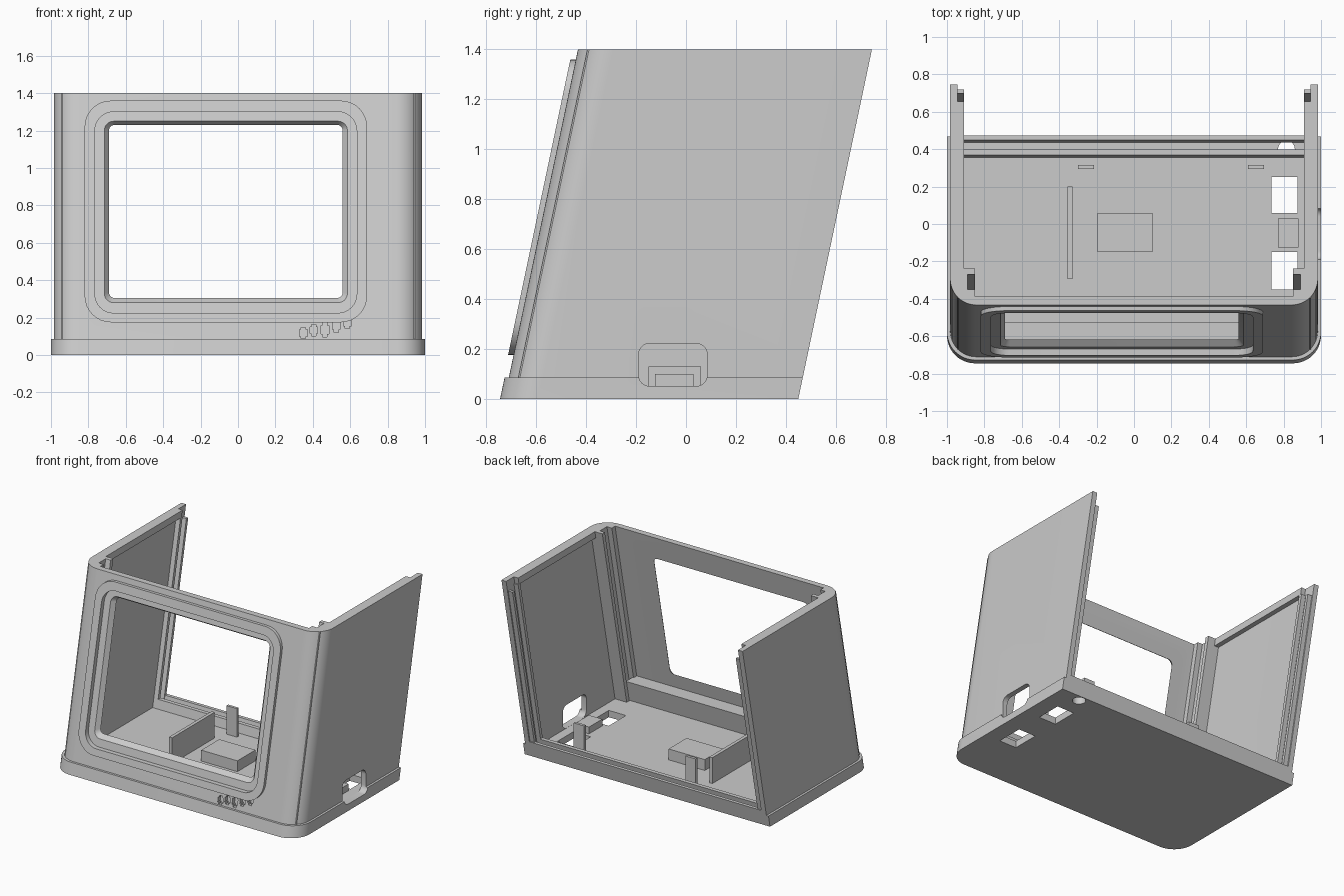
import bpy, bmesh, math

if "Cube" in bpy.data.objects:
    bpy.data.objects.remove(bpy.data.objects["Cube"])

SHEAR = 0.2107          # backward lean of the whole case
BACK = 0.45             # rear edge at floor level
WALL_FRONT = -0.728

grey = bpy.data.materials.new("case grey")
grey.diffuse_color = (0.6, 0.6, 0.6, 1)
grey.use_nodes = True
grey.node_tree.nodes["Principled BSDF"].inputs["Base Color"].default_value = grey.diffuse_color


def finish(name, bm, lean=True):
    if lean:
        for v in bm.verts:
            v.co.y += SHEAR * v.co.z
    bmesh.ops.recalc_face_normals(bm, faces=bm.faces)
    me = bpy.data.meshes.new(name)
    bm.to_mesh(me)
    bm.free()
    me.materials.append(grey)
    ob = bpy.data.objects.new(name, me)
    bpy.context.collection.objects.link(ob)
    return ob


def prism(name, pts, a, b, axis="z", lean=True):
    """Extrude a 2D outline from a to b along an axis."""
    place = {"z": lambda p, t: (p[0], p[1], t),
             "x": lambda p, t: (t, p[0], p[1]),
             "y": lambda p, t: (p[0], t, p[1])}[axis]
    bm = bmesh.new()
    lo = [bm.verts.new(place(p, a)) for p in pts]
    hi = [bm.verts.new(place(p, b)) for p in pts]
    bm.faces.new(lo)
    bm.faces.new(hi)
    n = len(pts)
    for i in range(n):
        j = (i + 1) % n
        bm.faces.new((lo[i], lo[j], hi[j], hi[i]))
    return finish(name, bm, lean)


def box(name, x0, x1, y0, y1, z0, z1, lean=True):
    return prism(name, [(x0, y0), (x1, y0), (x1, y1), (x0, y1)], z0, z1, "z", lean)


def rounded(x0, x1, y0, y1, r, n=8):
    pts = []
    for cx, cy, start in ((x1 - r, y1 - r, 0), (x0 + r, y1 - r, 90),
                          (x0 + r, y0 + r, 180), (x1 - r, y0 + r, 270)):
        for i in range(n + 1):
            a = math.radians(start + 90 * i / n)
            pts.append((cx + r * math.cos(a), cy + r * math.sin(a)))
    return pts


def plan(hw, front, back, r, n=12):
    """Case footprint: rounded front corners, square back."""
    pts = [(hw, back), (-hw, back)]
    for s, start in ((-1, 180), (1, 270)):
        for i in range(n + 1):
            a = math.radians(start + 90 * i / n)
            pts.append((s * (hw - r) + r * math.cos(a), front + r + r * math.sin(a)))
    return pts


def cut(target, *cutters):
    for c in cutters:
        m = target.modifiers.new("cut", "BOOLEAN")
        m.operation = "DIFFERENCE"
        m.solver = "EXACT"
        m.object = c
    dg = bpy.context.evaluated_depsgraph_get()
    me = bpy.data.meshes.new_from_object(target.evaluated_get(dg))
    target.modifiers.clear()
    target.data = me
    for c in cutters:
        bpy.data.objects.remove(c)


def smooth(ob):
    bpy.ops.object.select_all(action="DESELECT")
    ob.select_set(True)
    bpy.context.view_layer.objects.active = ob
    bpy.ops.object.shade_smooth_by_angle(angle=math.radians(25))


def port():
    return prism("port_cutter", rounded(-0.19, 0.085, 0.0505, 0.222, 0.045),
                 0.9, 1.1, "x", False)


# Window outlines, from outer bezel edge to the opening
R1 = rounded(-0.82, 0.69, 0.175, 1.36, 0.14)
R2 = rounded(-0.765, 0.635, 0.225, 1.30, 0.10)
R3 = rounded(-0.715, 0.585, 0.28, 1.25, 0.05)
R4 = rounded(-0.69, 0.56, 0.305, 1.23, 0.03)

# Thin front and side walls
shell = prism("case_walls", plan(0.983, WALL_FRONT, BACK, 0.14), 0.05, 1.4)
cutters = [prism("inner", plan(0.945, WALL_FRONT + 0.045, 0.7, 0.10), -0.1, 1.6),
           prism("window", R2, -0.9, -0.6, "y"), port()]
# Row of small cross-shaped recesses under the window
for x, z, h in ((0.35, 0.118, 0.03), (0.405, 0.132, 0.03), (0.465, 0.135, 0.038),
                (0.525, 0.158, 0.038), (0.585, 0.175, 0.034)):
    w, v, k = 0.021, 0.012, h * 0.6
    cross = [(w, -k), (w, k), (v, k), (v, h), (-v, h), (-v, k),
             (-w, k), (-w, -k), (-v, -k), (-v, -h), (v, -h), (v, -k)]
    cutters.append(prism("slot", [(x + px, z + pz) for px, pz in cross],
                         -0.8, WALL_FRONT + 0.03, "y"))
cut(shell, *cutters)
smooth(shell)

# Stepped bezel around the window
bm = bmesh.new()
steps = ((R1, 0.0), (R1, -0.022), (R2, -0.022), (R2, 0.012),
         (R3, 0.012), (R4, 0.045), (R2, 0.045))
loops = [[bm.verts.new((x, WALL_FRONT + d, z)) for x, z in r] for r, d in steps]
for a, b in zip(loops, loops[1:]):
    for i in range(len(a)):
        j = (i + 1) % len(a)
        bm.faces.new((a[i], a[j], b[j], b[i]))
smooth(finish("window_bezel", bm))

# Base tray with floor holes and side port
base = prism("base_tray", plan(1.0, -0.745, BACK, 0.15), 0, 0.085)
cut(base,
    prism("tray_inner", plan(0.945, WALL_FRONT + 0.045, 0.7, 0.10), 0.05, 0.3),
    box("hole_a", 0.735, 0.875, 0.06, 0.25, -0.1, 0.2, False),
    box("hole_b", 0.735, 0.875, -0.35, -0.15, -0.1, 0.2, False),
    prism("round_hole", [(0.815 + 0.045 * math.cos(i * math.pi / 12),
                          0.40 + 0.045 * math.sin(i * math.pi / 12)) for i in range(24)],
          -0.1, 0.2, "z", False),
    port())
smooth(base)

# Groove for the back panel along the floor
box("rear_lip", -0.945, 0.945, 0.425, BACK, 0.05, 0.115)
box("groove_ridge", -0.91, 0.91, 0.345, 0.375, 0.05, 0.115)

# Raised ledge behind the lower front wall
box("front_ledge", -0.86, 0.86, WALL_FRONT + 0.045, -0.57, 0.05, 0.2)


def side_box(name, x0, x1, y0, y1, z0, z1):
    box("right_" + name, x0, x1, y0, y1, z0, z1)
    box("left_" + name, -x1, -x0, y0, y1, z0, z1)


# Top lips, back panel rails and front corner channels on both sides
side_box("top_lip", 0.91, 0.945, -0.534, 0.36, 1.35, 1.4)
side_box("inner_rail", 0.91, 0.945, 0.345, 0.37, 0.05, 1.35)
side_box("outer_rail", 0.91, 0.945, 0.42, 0.442, 0.05, 1.32)
side_box("corner_post", 0.89, 0.945, -0.69, -0.534, 0.05, 1.4)
side_box("channel_fin_back", 0.85, 0.89, -0.564, -0.534, 0.05, 1.4)
side_box("channel_fin_front", 0.85, 0.89, -0.69, -0.645, 0.05, 1.4)

# Upright mounts standing on the floor
for name, dims in {
        "left_clip": (-0.30, -0.215, 0.295, 0.315, 0.05, 0.26),
        "right_clip": (0.61, 0.695, 0.295, 0.315, 0.05, 0.26),
        "divider": (-0.355, -0.33, -0.295, 0.20, 0.05, 0.24),
        "board_block": (-0.195, 0.10, -0.15, 0.06, 0.05, 0.13),
        "port_block": (0.77, 0.88, -0.125, 0.03, 0.05, 0.10)}.items():
    box(name, *dims, lean=False)
